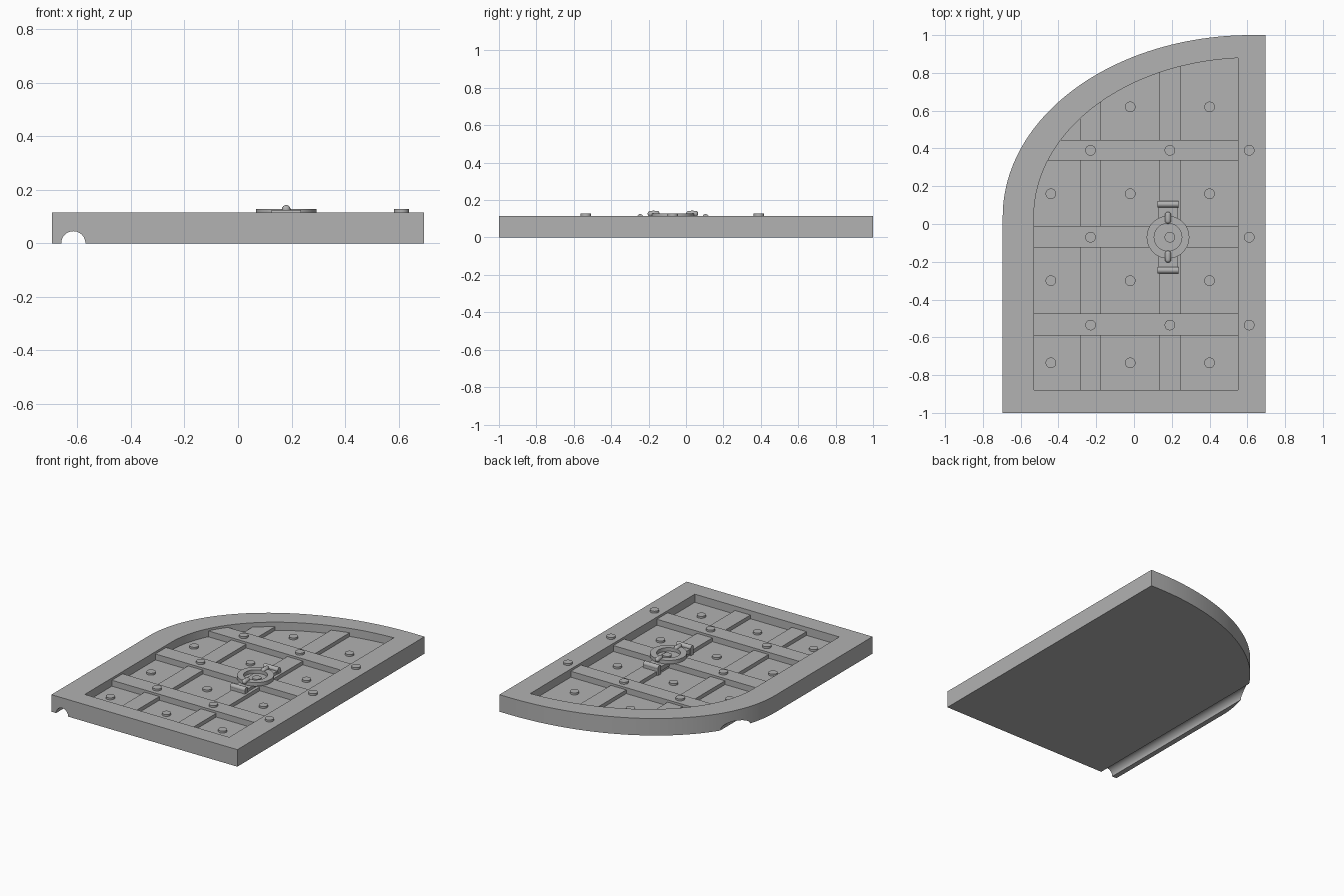
import bpy, bmesh, math
from mathutils import Matrix

cube = bpy.data.objects.get("Cube")
if cube:
    bpy.data.objects.remove(cube, do_unlink=True)

grey = bpy.data.materials.new("plain_grey")
grey.use_nodes = True
colour = (0.445, 0.445, 0.445, 1)
grey.diffuse_color = colour
grey.node_tree.nodes["Principled BSDF"].inputs["Base Color"].default_value = colour

TOP = 0.115      # frame surface
FLOOR = 0.06     # recessed panel
LOW = 0.085      # upright battens
HIGH = 0.1       # cross battens
HX, HY = 0.18, -0.07   # handle centre


def finish(name, bm):
    bmesh.ops.recalc_face_normals(bm, faces=bm.faces)
    mesh = bpy.data.meshes.new(name)
    bm.to_mesh(mesh)
    bm.free()
    obj = bpy.data.objects.new(name, mesh)
    bpy.context.collection.objects.link(obj)
    mesh.materials.append(grey)
    return obj


def smooth(obj):
    bpy.ops.object.select_all(action="DESELECT")
    obj.select_set(True)
    bpy.context.view_layer.objects.active = obj
    bpy.ops.object.shade_smooth_by_angle(angle=math.radians(30))


def prism(name, outline, z0, z1):
    bm = bmesh.new()
    face = bm.faces.new([bm.verts.new((x, y, z0)) for x, y in outline])
    top = bmesh.ops.extrude_face_region(bm, geom=[face])["geom"]
    bmesh.ops.translate(bm, vec=(0, 0, z1 - z0),
                        verts=[v for v in top if isinstance(v, bmesh.types.BMVert)])
    return finish(name, bm)


def box(name, x0, x1, y0, y1, z0, z1):
    return prism(name, [(x0, y0), (x1, y0), (x1, y1), (x0, y1)], z0, z1)


def cylinder(name, radius, length, centre, axis="Z", sides=32):
    bm = bmesh.new()
    turn = {"Z": Matrix(), "X": Matrix.Rotation(math.pi / 2, 4, "Y"),
            "Y": Matrix.Rotation(math.pi / 2, 4, "X")}[axis]
    bmesh.ops.create_cone(bm, cap_ends=True, segments=sides, radius1=radius, radius2=radius,
                          depth=length, matrix=Matrix.Translation(centre) @ turn)
    obj = finish(name, bm)
    smooth(obj)
    return obj


def half_arch(left, right, bottom, a, b, steps=48):
    """Door outline: straight sides with a quarter ellipse on one corner."""
    cx, cy = 0.62, 0.04
    points = [(left, bottom), (right, bottom)]
    limit = math.acos(min(0, (cx - right) / a)) if right > cx else math.acos((cx - right) / a)
    if right > cx:
        points.append((right, cy + b))
        limit = math.pi / 2
    for i in range(steps + 1):
        t = limit * (1 - i / steps)
        points.append((cx - a * math.cos(t), cy + b * math.sin(t)))
    return points


def cut(obj, cutter):
    mod = obj.modifiers.new("cut", "BOOLEAN")
    mod.operation, mod.solver, mod.object = "DIFFERENCE", "EXACT", cutter
    bpy.context.view_layer.objects.active = obj
    bpy.ops.object.modifier_apply(modifier=mod.name)
    bpy.data.objects.remove(cutter, do_unlink=True)


# Door slab with recessed panel and hinge groove underneath
door = prism("door_frame", half_arch(-0.695, 0.695, -1, 1.315, 0.96), 0, TOP)
cut(door, prism("pocket", half_arch(-0.53, 0.55, -0.88, 1.15, 0.84), FLOOR, 0.2))
cut(door, cylinder("groove", 0.045, 3, (-0.615, 0, 0), "Y", 48))
smooth(door)

# Upright battens, ends buried in the frame
for x0, x1, y1 in ((-0.285, -0.175, 0.68), (0.135, 0.25, 0.87)):
    box("upright_batten", x0, x1, -0.9, y1, FLOOR - 0.01, LOW)

# Cross battens
for x0, y0, y1 in ((-0.5, 0.335, 0.445), (-0.56, -0.125, -0.01), (-0.56, -0.59, -0.475)):
    box("cross_batten", x0, 0.57, y0, y1, FLOOR - 0.01, HIGH)


# Studs on panel, battens and frame
def stud(x, y, base):
    cylinder("stud", 0.028, 0.023, (x, y, base + 0.0015), sides=24)


for y in (0.62, 0.16, -0.3, -0.735):
    for x in (-0.44, -0.02, 0.4):
        if not (x < -0.4 and y > 0.5):
            stud(x, y, FLOOR)
for y in (0.39, -0.07, -0.535):
    for x, base in ((-0.23, HIGH), (0.19, HIGH), (0.61, TOP)):
        stud(x, y, base)

# Handle strap with rolled ends
box("handle_strap", HX - 0.05, HX + 0.05, HY - 0.18, HY + 0.18, LOW - 0.01, 0.104)
for side in (-1, 1):
    y = HY + side * 0.175
    box("strap_end", HX - 0.055, HX + 0.055, y - 0.016, y + 0.016, FLOOR, 0.108)
    cylinder("strap_roll", 0.017, 0.11, (HX, y, 0.108), "X", 20)

# Flat pull ring
ring = cylinder("pull_ring", 0.113, 0.025, (HX, HY, 0.1155), sides=48)
cut(ring, cylinder("ring_hole", 0.073, 0.1, (HX, HY, 0.1155), sides=48))
smooth(ring)

# Rounded clips holding the ring
for side in (-1, 1):
    bm = bmesh.new()
    bmesh.ops.create_uvsphere(bm, u_segments=20, v_segments=12, radius=0.016)
    for v in bm.verts:
        v.co.y += math.copysign(0.016, v.co.y) if abs(v.co.y) > 0.001 else 0
    bmesh.ops.translate(bm, vec=(HX, HY + side * 0.103, 0.127), verts=bm.verts)
    smooth(finish("ring_clip", bm))
